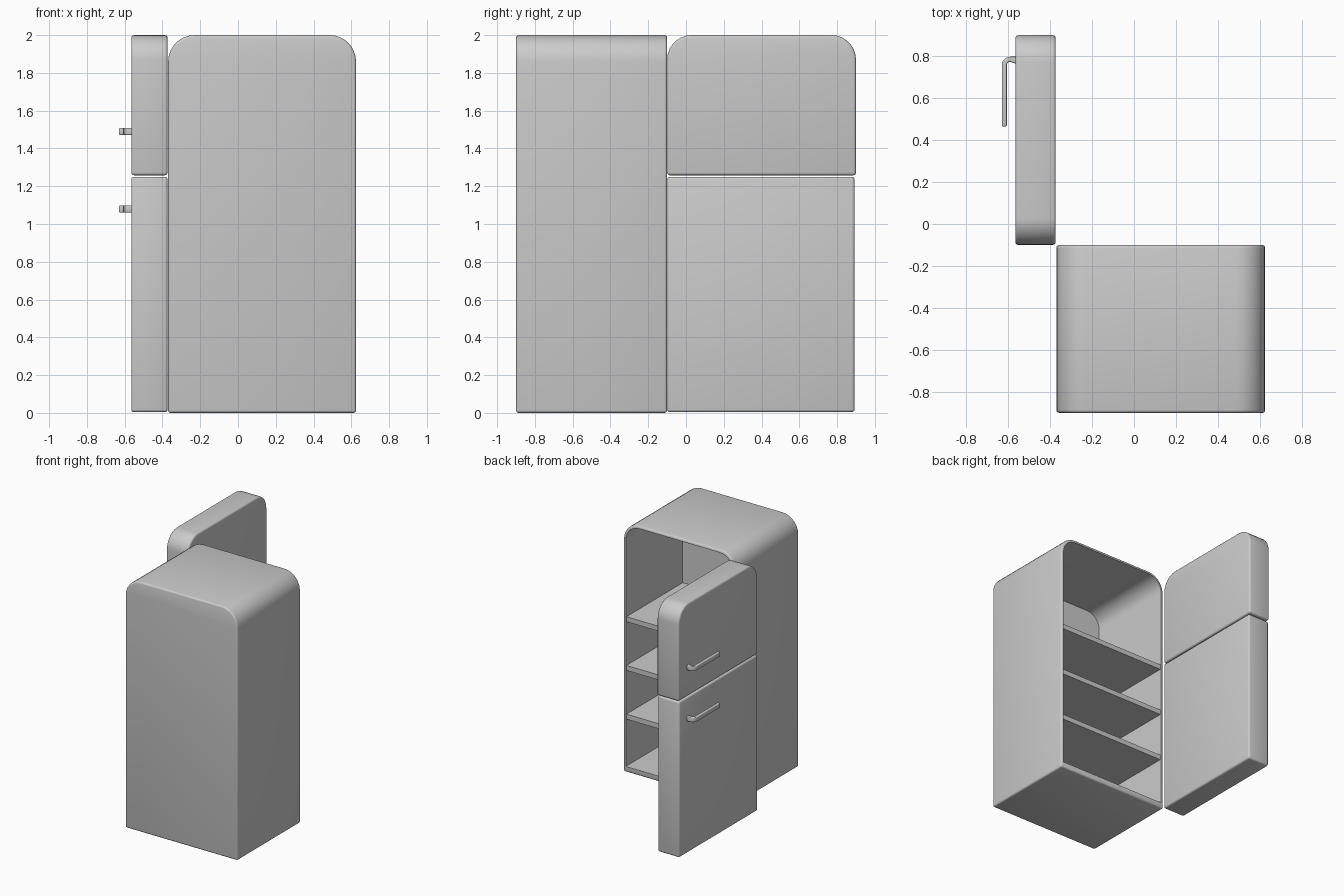
import bpy, bmesh, math
from mathutils import Vector

if "Cube" in bpy.data.objects:
    bpy.data.objects.remove(bpy.data.objects["Cube"])


def arch(a0, a1, z0, z1, r, seg=7):
    """Rectangle outline with two rounded top corners."""
    pts = [(a0, z0), (a1, z0)]
    for cx, start in ((a1 - r, 0), (a0 + r, 90)):
        for i in range(seg + 1):
            t = math.radians(start + 90 * i / seg)
            pts.append((cx + r * math.cos(t), z1 - r + r * math.sin(t)))
    return pts


def prism(name, outline, axis, lo, hi, bevel=0.0):
    """Extrude a 2D outline along x, y or z from lo to hi."""
    place = {'x': lambda a, b: Vector((lo, a, b)),
             'y': lambda a, b: Vector((a, lo, b)),
             'z': lambda a, b: Vector((a, b, lo))}[axis]
    push = Vector([(hi - lo) * (axis == k) for k in 'xyz'])
    bm = bmesh.new()
    face = bm.faces.new([bm.verts.new(place(a, b)) for a, b in outline])
    ext = bmesh.ops.extrude_face_region(bm, geom=[face], use_keep_orig=True)
    verts = [v for v in ext['geom'] if isinstance(v, bmesh.types.BMVert)]
    bmesh.ops.translate(bm, vec=push, verts=verts)
    bmesh.ops.recalc_face_normals(bm, faces=bm.faces)
    if bevel:
        edges = [e for e in bm.edges if e.calc_face_angle(0) > math.radians(40)]
        bmesh.ops.bevel(bm, geom=edges, offset=bevel, segments=3, profile=0.5,
                        affect='EDGES', clamp_overlap=True)
    mesh = bpy.data.meshes.new(name)
    bm.to_mesh(mesh)
    bm.free()
    obj = bpy.data.objects.new(name, mesh)
    bpy.context.collection.objects.link(obj)
    return obj


def smooth(obj):
    bpy.ops.object.select_all(action='DESELECT')
    obj.select_set(True)
    bpy.context.view_layer.objects.active = obj
    bpy.ops.object.shade_smooth_by_angle(angle=math.radians(35))


def rect(a0, a1, b0, b1):
    return [(a0, b0), (a1, b0), (a1, b1), (a0, b1)]


# Cabinet shell, hollowed from the open side
X0, X1, WALL = -0.37, 0.625, 0.022
cabinet = prism("cabinet", arch(X0, X1, 0, 2, 0.14), 'y', -0.9, -0.1, 0.014)
cutter = prism("cabinet_cutter", arch(X0 + WALL, X1 - WALL, 0.045, 2 - WALL, 0.12),
               'y', -0.82, 0.1)
cutter.hide_render = True
mod = cabinet.modifiers.new("hollow", 'BOOLEAN')
mod.operation = 'DIFFERENCE'
mod.solver = 'EXACT'
mod.object = cutter
bpy.context.view_layer.objects.active = cabinet
bpy.ops.object.modifier_apply(modifier=mod.name)
bpy.data.objects.remove(cutter)
smooth(cabinet)

# Shelves
for i in range(3):
    z = 0.44 + 0.39 * i
    prism(f"shelf_{i + 1}", rect(X0 + 0.01, X1 - 0.01, z - 0.02, z + 0.02),
          'y', -0.83, -0.108)

# Open doors
smooth(prism("upper_door", arch(-0.1, 0.9, 1.258, 2, 0.13), 'x', -0.565, -0.373, 0.014))
smooth(prism("lower_door", rect(-0.1, 0.892, 0.004, 1.25), 'x', -0.565, -0.373, 0.014))


# L-shaped handles
def arc(r, n=5):
    return [(-0.59 - r * math.sin(t), 0.757 + r * math.cos(t))
            for t in (math.pi / 2 * i / n for i in range(n + 1))]


outline = ([(-0.555, 0.797)] + arc(0.04) + [(-0.63, 0.465), (-0.606, 0.465)]
           + arc(0.016)[::-1] + [(-0.575, 0.768), (-0.555, 0.76)])
for name, z in (("upper_handle", 1.49), ("lower_handle", 1.08)):
    smooth(prism(name, outline, 'z', z - 0.019, z + 0.019, 0.006))
